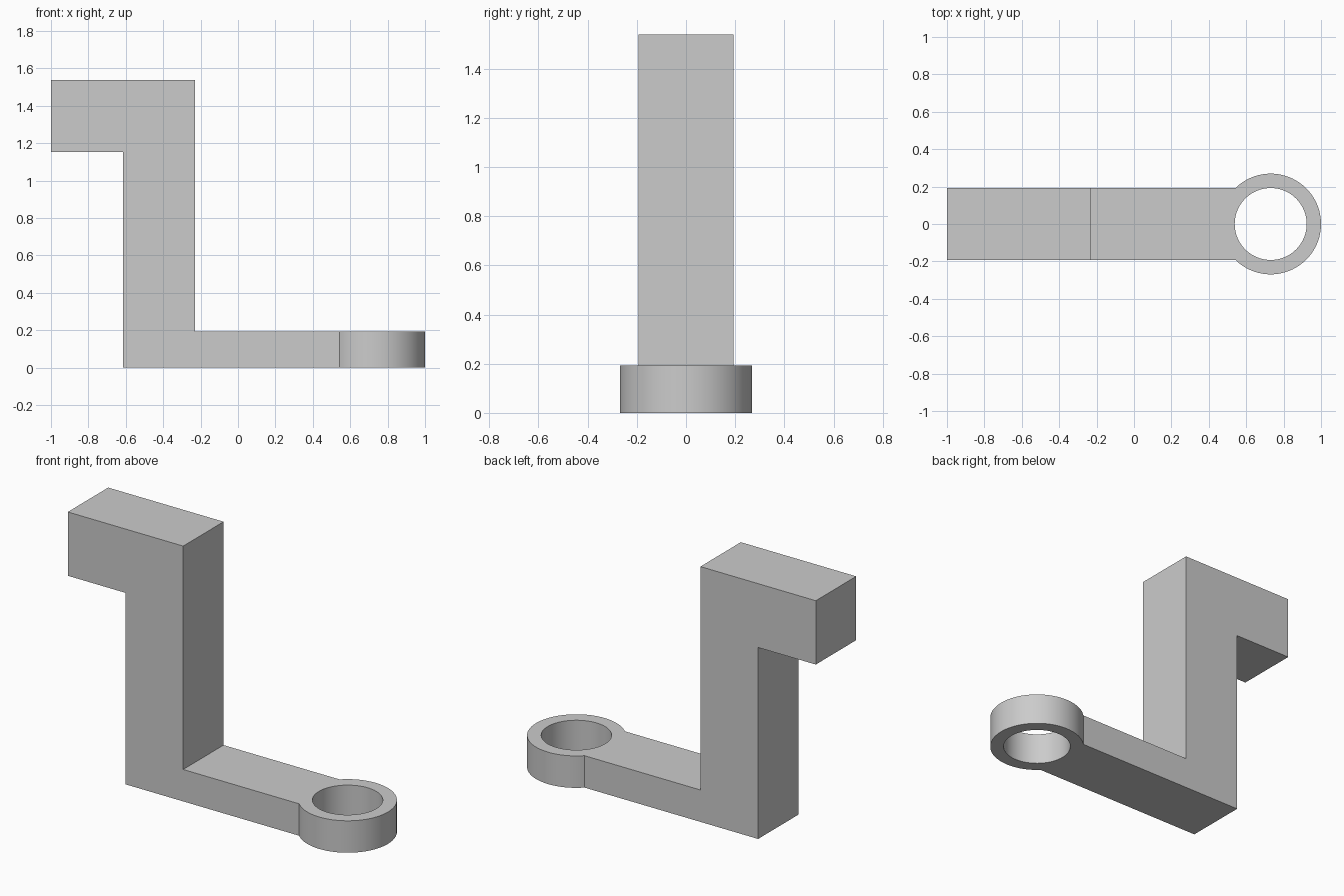
import bpy, bmesh, math

if "Cube" in bpy.data.objects:
    bpy.data.objects.remove(bpy.data.objects["Cube"])

U = 2 / 5.2               # bar width, the module of the whole part
HALF = U / 2
EYE_X = 1 - 0.7 * U       # centre of the ring


def extruded_profile(name, points, half_width):
    """Extrude an x-z outline along y."""
    bm = bmesh.new()
    face = bm.faces.new([bm.verts.new((x, -half_width, z)) for x, z in points])
    result = bmesh.ops.extrude_face_region(bm, geom=[face])
    verts = [v for v in result["geom"] if isinstance(v, bmesh.types.BMVert)]
    bmesh.ops.translate(bm, verts=verts, vec=(0, 2 * half_width, 0))
    bmesh.ops.recalc_face_normals(bm, faces=bm.faces)
    mesh = bpy.data.meshes.new(name)
    bm.to_mesh(mesh)
    bm.free()
    obj = bpy.data.objects.new(name, mesh)
    bpy.context.collection.objects.link(obj)
    return obj


def cylinder(name, radius, z0, z1):
    bpy.ops.mesh.primitive_cylinder_add(vertices=96, radius=radius, depth=z1 - z0,
                                        location=(EYE_X, 0, (z0 + z1) / 2))
    obj = bpy.context.object
    obj.name = name
    obj.hide_render = True
    return obj


def combine(target, tool, operation):
    """Apply a boolean and discard the helper."""
    mod = target.modifiers.new(operation.title(), 'BOOLEAN')
    mod.operation = operation
    mod.solver = 'EXACT'
    mod.object = tool
    bpy.context.view_layer.objects.active = target
    bpy.ops.object.modifier_apply(modifier=mod.name)
    bpy.data.objects.remove(tool, do_unlink=True)


# Stepped bar: top arm, upright and thin foot
left, right = -1 + U, -1 + 2 * U
bracket = extruded_profile("stepped_bracket", [
    (left, 0), (0.6, 0), (0.6, HALF), (right, HALF),
    (right, 4 * U), (-1, 4 * U), (-1, 3 * U), (left, 3 * U)], HALF)

# Round eye at the end of the foot, with a through hole
combine(bracket, cylinder("eye_boss", 0.7 * U, 0, HALF), 'UNION')
combine(bracket, cylinder("eye_hole", 0.5 * U, -0.1, HALF + 0.1), 'DIFFERENCE')

# Smooth round walls, crisp edges
bpy.ops.object.select_all(action='DESELECT')
bracket.select_set(True)
bpy.context.view_layer.objects.active = bracket
bpy.ops.object.shade_smooth_by_angle(angle=math.radians(30))
